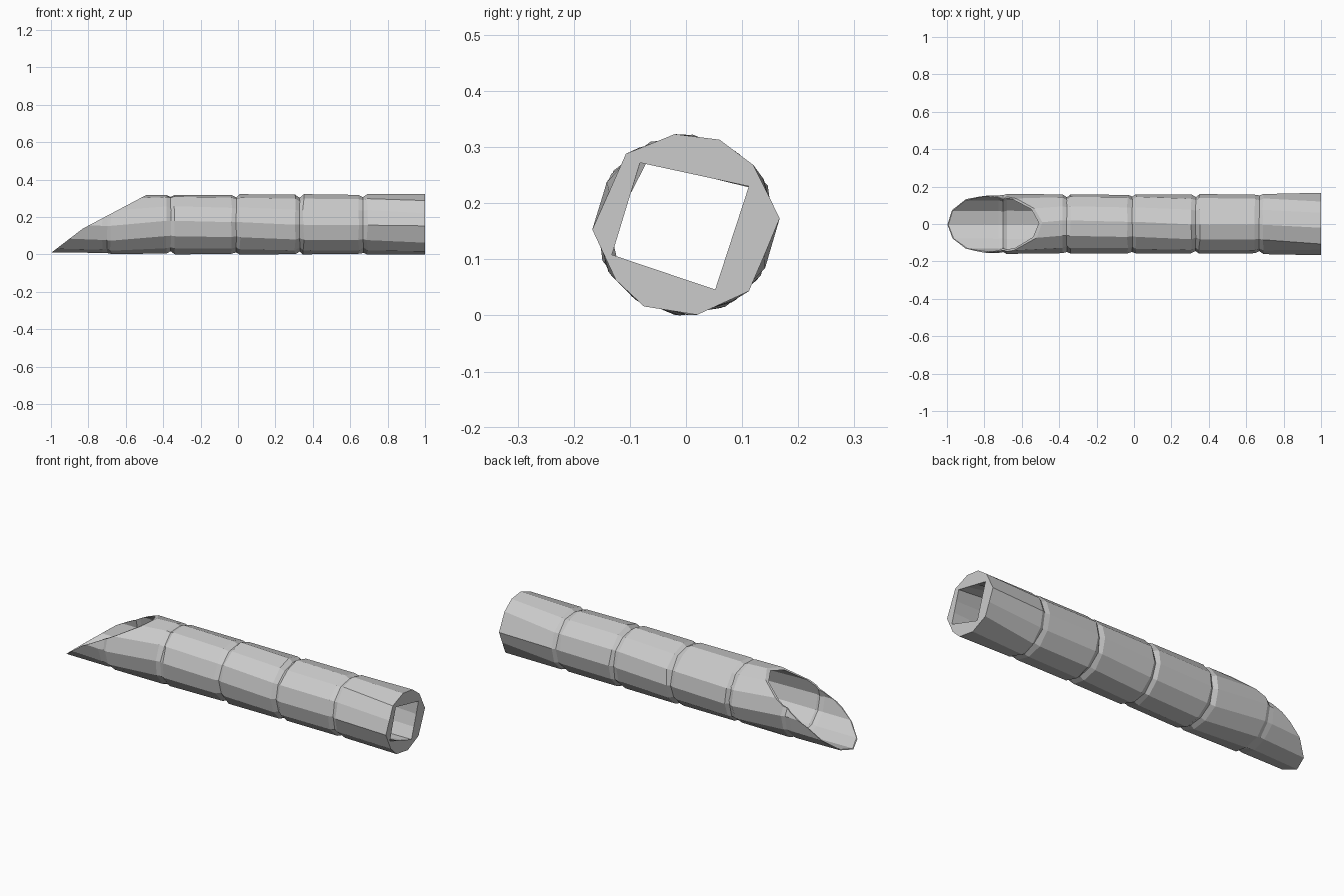
import bpy, bmesh, math, random
from mathutils import Vector

if "Cube" in bpy.data.objects:
    bpy.data.objects.remove(bpy.data.objects["Cube"])

random.seed(4)
SIDES = 12
CZ = 0.163
NODES = [-0.70, -0.36, -0.01, 0.33, 0.67]

bm = bmesh.new()


def ring(x, r, twist=0.0, jitter=0.0, bite=0.0):
    """One cross-section; bite pushes random corners inward."""
    out = []
    for k in range(SIDES):
        a = math.radians(-2 + 30 * k + twist)
        rr = r - random.uniform(0, jitter) - bite * random.random()
        out.append(bm.verts.new((x + random.uniform(-jitter, jitter), rr * math.cos(a), CZ + rr * math.sin(a))))
    return out


def loft(rings):
    for a, b in zip(rings, rings[1:]):
        for k in range(SIDES):
            j = (k + 1) % SIDES
            bm.faces.new((a[k], a[j], b[j], b[k]))


# outer skin: swollen joints with narrow grooves between the segments
outer = [ring(-1.05, 0.151)]
for i, n in enumerate(NODES):
    t = random.uniform(-6, 6)
    outer.append(ring(n - 0.025, 0.156 if i == 0 else 0.160, t, 0.004))
    outer.append(ring(n, 0.156, t, 0.002, 0.014))
    outer.append(ring(n + 0.02, 0.162, t, 0.004))
end = [(.167, .175), (.12, .27), (.06, .315), (-.02, .325), (-.107, .29), (-.137, .222),
       (-.167, .155), (-.125, .065), (-.075, .018), (.02, .003), (.112, .045), (.14, .11)]
outer.append([bm.verts.new((1, y, z)) for y, z in end])
loft(outer)

# inner wall: round at the cut, narrowing to a four-sided mouth
inner = [ring(-1.05, 0.147), ring(-0.725, 0.149), ring(-0.70, 0.142), ring(-0.68, 0.152),
         ring(-0.36, 0.143), ring(0.67, 0.138)]
corners = [Vector(c) for c in ((.112, .232), (-.082, .274), (-.132, .11), (.052, .048))]
mouth = []
for k in range(SIDES):
    side, step = divmod((k - 1) % SIDES, 3)
    p = corners[side].lerp(corners[(side + 1) % 4], step / 3)
    mouth.append(bm.verts.new((1, p.x, p.y)))
inner.append(mouth)
loft(inner)

# flat end face around the mouth
loft([outer[-1], mouth])

# slanted cut, two planes meeting in a shallow ridge
for normal in ((-0.13, 0, 0.17), (-0.18, 0, 0.34)):
    bmesh.ops.bisect_plane(bm, geom=bm.verts[:] + bm.edges[:] + bm.faces[:], dist=1e-5,
                           plane_co=(-0.83, 0, 0.14), plane_no=normal, clear_outer=True)

# thin rim joining outer skin and inner wall
rim = [e for e in bm.edges if e.is_boundary]
bmesh.ops.bridge_loops(bm, edges=rim)
bmesh.ops.recalc_face_normals(bm, faces=bm.faces[:])

# settle exactly on the ground
low = min(v.co.z for v in bm.verts)
bmesh.ops.translate(bm, verts=bm.verts[:], vec=(0, 0, -low))

me = bpy.data.meshes.new("bamboo_tube")
bm.to_mesh(me)
bm.free()
bpy.context.collection.objects.link(bpy.data.objects.new("bamboo_tube", me))
